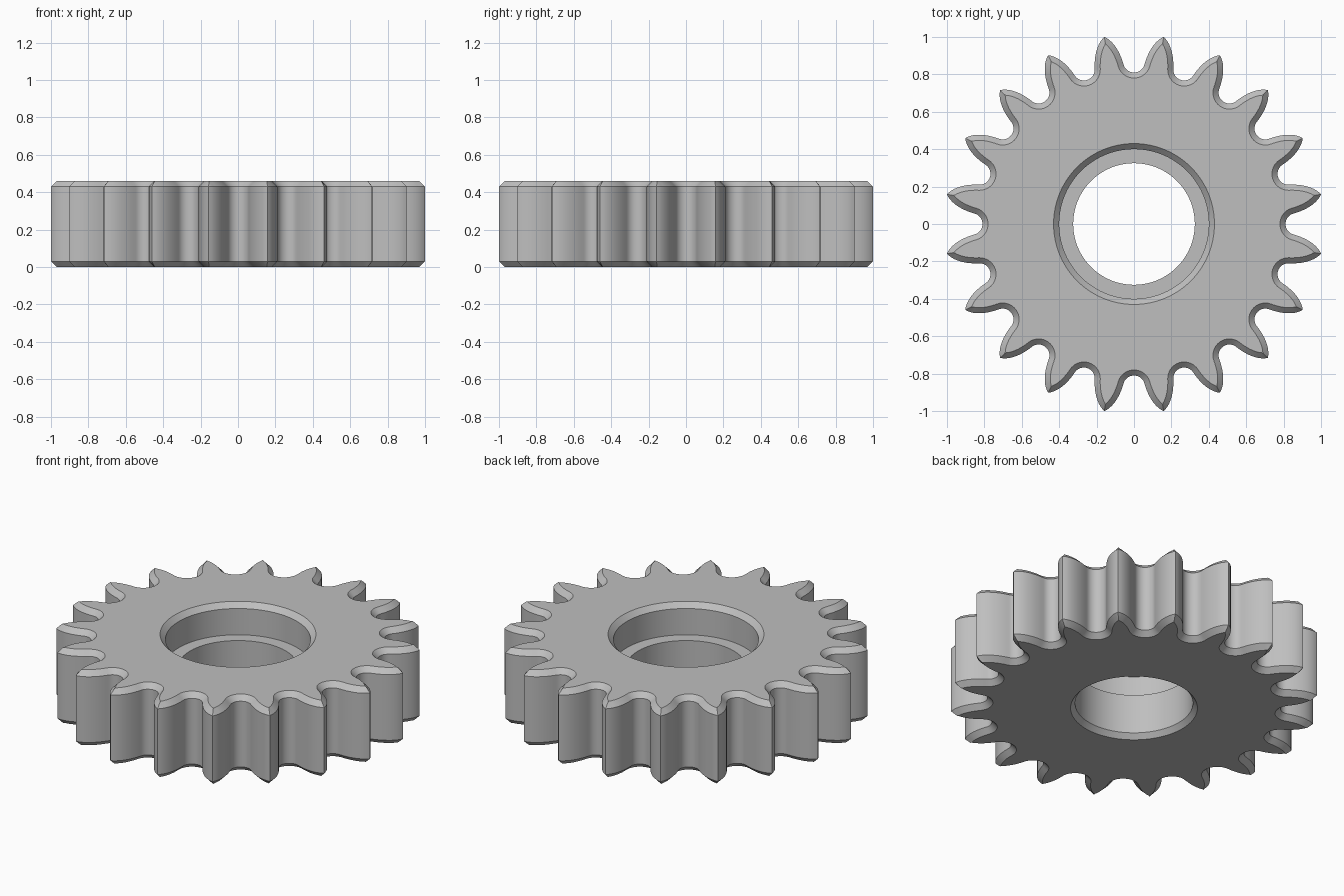
import bpy, bmesh, math
from mathutils import Vector, Matrix, geometry

if "Cube" in bpy.data.objects:
    bpy.data.objects.remove(bpy.data.objects["Cube"], do_unlink=True)

TEETH = 20
HEIGHT, BEVEL = 0.46, 0.03
TIP_R, ROOT_CENTRE, ROOT_R = 1.0125, 0.868, 0.058
PITCH = 2 * math.pi / TEETH
AXIS = Vector((math.sin(PITCH / 2), math.cos(PITCH / 2)))   # tooth centre line
SIDE = Vector((-AXIS.y, AXIS.x))                            # from tooth towards the gap


def half_gap():
    """Rounded root from the gap centre, then a curved flank up to the pointed tip."""
    end = math.radians(74)
    pts = [Vector((ROOT_R * math.sin(end * i / 8), ROOT_CENTRE - ROOT_R * math.cos(end * i / 8)))
           for i in range(9)]
    ctrl = [pts[-1]] + [SIDE * h + AXIS * r for h, r in ((0.0715, 0.91), (0.05, 0.98), (0, TIP_R))]
    return pts + [p.to_2d() for p in geometry.interpolate_bezier(*ctrl, 12)][1:]


def inset(pts, d):
    """Move the half outline into the material, stopping at the tooth centre line."""
    result, stop = [], None
    for i, p in enumerate(pts):
        t = (pts[min(i + 1, len(pts) - 1)] - pts[max(i - 1, 0)]).normalized()
        if i == 0:
            t = Vector((1, 0))
        q = p + Vector((t.y, -t.x)) * d
        if stop is None and q.dot(SIDE) <= 0:
            stop = AXIS * q.dot(AXIS)
        result.append(stop or q)
    return result


def full_ring(half):
    """Mirror the half across the tooth and repeat it around the wheel."""
    mirrored = [p - 2 * p.dot(SIDE) * SIDE for p in reversed(half[1:-1])]
    return [Matrix.Rotation(-k * PITCH, 2) @ p for k in range(TEETH) for p in half + mirrored]


# Outlines
half = half_gap()
outer = full_ring(half)
inner = full_ring(inset(half, BEVEL))


def bore(r):
    return [p.normalized() * r for p in inner]


# Cross-section loops: bevelled teeth, then the stepped bore from top to bottom
loops = [(inner, 0), (outer, BEVEL), (outer, HEIGHT - BEVEL), (inner, HEIGHT),
         (bore(0.43), HEIGHT), (bore(0.40), HEIGHT - BEVEL), (bore(0.40), 0.27),
         (bore(0.325), 0.27), (bore(0.325), BEVEL), (bore(0.35), 0)]

bm = bmesh.new()
rings = [[bm.verts.new((p.x, p.y, z)) for p in pts] for pts, z in loops]
for a, b in zip(rings, rings[1:] + rings[:1]):
    for i in range(len(a)):
        bm.faces.new((a[i - 1], a[i], b[i], b[i - 1]))
bmesh.ops.remove_doubles(bm, verts=bm.verts, dist=0.00001)
bmesh.ops.recalc_face_normals(bm, faces=bm.faces)
mesh = bpy.data.meshes.new("gear_wheel")
bm.to_mesh(mesh)
bm.free()

gear = bpy.data.objects.new("gear_wheel", mesh)
bpy.context.collection.objects.link(gear)

# Plain steel grey
steel = bpy.data.materials.new("steel_grey")
steel.use_nodes = True
colour = (0.52, 0.52, 0.52, 1)
steel.diffuse_color = colour
steel.node_tree.nodes["Principled BSDF"].inputs["Base Color"].default_value = colour
mesh.materials.append(steel)

# Smooth flanks and bore, crisp bevels
bpy.ops.object.select_all(action="DESELECT")
gear.select_set(True)
bpy.context.view_layer.objects.active = gear
bpy.ops.object.shade_smooth_by_angle(angle=math.radians(30))
